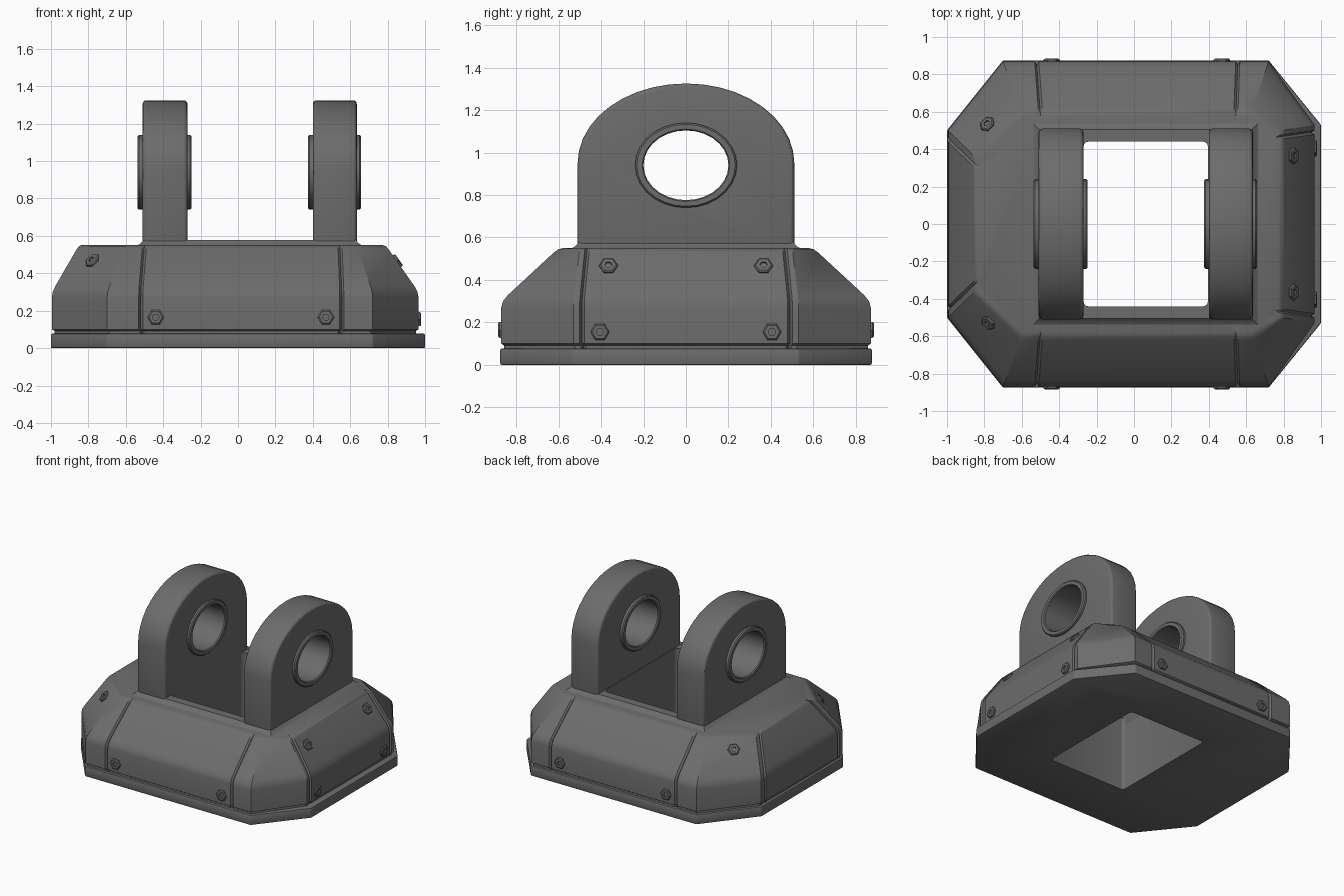
import bpy, bmesh, math
from mathutils import Vector, Matrix

if "Cube" in bpy.data.objects:
    bpy.data.objects.remove(bpy.data.objects["Cube"], do_unlink=True)

steel = bpy.data.materials.new("dark_grey_steel")
steel.use_nodes = True
GREY = (0.15, 0.15, 0.15, 1)
steel.diffuse_color = GREY
steel.node_tree.nodes["Principled BSDF"].inputs["Base Color"].default_value = GREY


def loft(name, rings, closed=False):
    """Skin a list of point rings; cap the ends, or join last to first."""
    bm = bmesh.new()
    rows = [[bm.verts.new(p) for p in ring] for ring in rings]
    pairs = list(zip(rows, rows[1:]))
    if closed:
        pairs.append((rows[-1], rows[0]))
    else:
        bm.faces.new(rows[0])
        bm.faces.new(rows[-1])
    for a, b in pairs:
        for i in range(len(a)):
            j = (i + 1) % len(a)
            bm.faces.new((a[i], a[j], b[j], b[i]))
    bmesh.ops.recalc_face_normals(bm, faces=bm.faces)
    mesh = bpy.data.meshes.new(name)
    bm.to_mesh(mesh)
    bm.free()
    mesh.materials.append(steel)
    obj = bpy.data.objects.new(name, mesh)
    bpy.context.collection.objects.link(obj)
    return obj


def activate(obj):
    bpy.ops.object.select_all(action='DESELECT')
    obj.select_set(True)
    bpy.context.view_layer.objects.active = obj


def bevel(obj, width, segments=2):
    activate(obj)
    mod = obj.modifiers.new("bevel", 'BEVEL')
    mod.width, mod.segments = width, segments
    mod.limit_method, mod.angle_limit = 'ANGLE', math.radians(35)
    bpy.ops.object.modifier_apply(modifier=mod.name)


def cut(obj, cutter):
    activate(obj)
    mod = obj.modifiers.new("cut", 'BOOLEAN')
    mod.operation, mod.solver, mod.object = 'DIFFERENCE', 'EXACT', cutter
    bpy.ops.object.modifier_apply(modifier=mod.name)


def rectangle(x0, x1, y, z):
    return [(x0, -y, z), (x1, -y, z), (x1, y, z), (x0, y, z)]


def ellipse(x, ry, rz, n=28):
    angles = [2 * math.pi * i / n for i in range(n)]
    return [(x, ry * math.cos(a), BORE_Z + rz * math.sin(a)) for a in angles]


def outline(xl, yl, xfl, xr, yr, xfr, y, grooves=None):
    """Octagon with cut corners; grooves = (front left, front right, left y, right y)."""
    w, d = 0.011, 0.018
    front, right, back, left = [], [], [], []
    if grooves:
        gl, gr, gyl, gyr = grooves
        notch = [(-w, 0), (0, d), (w, 0)]
        front = [(g + o, -y + k) for g in (gl, gr) for o, k in notch]
        back = [(g - o, y - k) for g in (gr, gl) for o, k in notch]
        right = [(xr - k, g + o) for g in (-gyr, gyr) for o, k in notch]
        left = [(xl + k, g - o) for g in (gyl, -gyl) for o, k in notch]
    return ([(xfl, -y)] + front + [(xfr, -y), (xr, -yr)] + right
            + [(xr, yr), (xfr, y)] + back + [(xfl, y), (xl, yl)] + left + [(xl, -yl)])


BORE_Z = 0.94
HOLE = (-0.27, 0.395, 0.44)

# Housing: octagonal walls, sloped shoulders and panel seams
lower = outline(-0.995, 0.50, -0.70, 0.965, 0.53, 0.72, 0.87, (-0.52, 0.555, 0.45, 0.49))
upper = outline(-0.85, 0.36, -0.60, 0.79, 0.50, 0.63, 0.60, (-0.50, 0.545, 0.31, 0.465))
sections = [(0, 0.07, 0.985), (0, 0.092, 0.985), (0, 0.10, 1), (0, 0.27, 1), (0.03, 0.30, 1),
            (0.12, 0.33, 1), (0.92, 0.53, 1), (1, 0.545, 1), (1.08, 0.55, 1)]
rings = []
for t, z, s in sections:
    rings.append([((a[0] + (b[0] - a[0]) * t) * s, (a[1] + (b[1] - a[1]) * t) * s, z)
                  for a, b in zip(lower, upper)])
housing = loft("housing", rings)

# Base plate
rim = outline(-1, 0.50, -0.70, 1, 0.53, 0.72, 0.875)
plate = loft("base_plate", [[(x, y, z) for x, y in rim] for z in (0, 0.078)])
bevel(plate, 0.008)

# Raised collar that fillets the lugs into the housing
collar = loft("collar", [rectangle(-0.54, 0.665, 0.54, 0.53), rectangle(-0.54, 0.665, 0.54, 0.548),
                         rectangle(-0.52, 0.645, 0.52, 0.56), rectangle(-0.505, 0.63, 0.505, 0.578)])

# Square opening through the base
opening = loft("opening_cutter", [rectangle(*HOLE, z) for z in (-0.2, 0.8)])
activate(opening)
opening_bevel = [e.index for e in opening.data.edges
                 if abs(opening.data.vertices[e.vertices[0]].co.z
                        - opening.data.vertices[e.vertices[1]].co.z) > 0.5]
bm = bmesh.new()
bm.from_mesh(opening.data)
bm.edges.ensure_lookup_table()
bmesh.ops.bevel(bm, geom=[bm.edges[i] for i in opening_bevel], offset=0.025,
                segments=3, profile=0.5, affect='EDGES')
bm.to_mesh(opening.data)
bm.free()
for part in (housing, plate, collar):
    cut(part, opening)
bpy.data.objects.remove(opening, do_unlink=True)

# Lugs with rounded tops, each with a bushing around its bore
arch = [(-0.51, 0.5), (0.51, 0.5)]
steps = 20
for i in range(steps + 1):
    a = math.pi * i / steps
    arch.append((0.51 * math.cos(a), 0.95 + 0.375 * math.sin(a)))
for side, x0, x1 in (("right", -0.51, -0.27), ("left", 0.40, 0.635)):
    lug = loft(side + "_lug", [[(x, y, z) for y, z in arch] for x in (x0, x1)])
    bevel(lug, 0.02, 3)
    bore = loft("bore_cutter", [ellipse(x, 0.22, 0.18) for x in (x0 - 0.1, x1 + 0.1)])
    cut(lug, bore)
    bpy.data.objects.remove(bore, do_unlink=True)
    a, b, c = x0 - 0.026, x1 + 0.022, 0.008
    loft(side + "_bushing", [
        ellipse(a + c, 0.24, 0.20), ellipse(a, 0.232, 0.193),
        ellipse(a, 0.206, 0.17), ellipse(a + c, 0.20, 0.164),
        ellipse(b - c, 0.20, 0.164), ellipse(b, 0.206, 0.17),
        ellipse(b, 0.232, 0.193), ellipse(b - c, 0.24, 0.20)], closed=True)


# Hex bolts seated on the housing surface
def bolt(point):
    hit, at, normal, _ = housing.closest_point_on_mesh(Vector(point))
    rings = []
    for r, h in ((0.044, -0.01), (0.044, 0.008), (0.036, 0.014), (0.018, 0.014), (0.018, 0.004)):
        rings.append([(r * math.cos(math.pi * k / 3), r * math.sin(math.pi * k / 3), h)
                      for k in range(6)])
    obj = loft("bolt", rings)
    turn = normal.to_track_quat('Z', 'Y').to_matrix().to_4x4()
    obj.data.transform(Matrix.Translation(at) @ turn)


for s in (-1, 1):
    bolt((-0.44, 0.88 * s, 0.165))
    bolt((0.47, 0.88 * s, 0.165))
    bolt((-0.78, 0.53 * s, 0.47))
    bolt((0.98, 0.405 * s, 0.155))
    bolt((0.85, 0.365 * s, 0.465))

# Smooth shading with crisp edges
for obj in bpy.context.collection.objects:
    if obj.type == 'MESH' and steel.name in obj.data.materials:
        activate(obj)
        bpy.ops.object.shade_smooth_by_angle(angle=math.radians(30))
